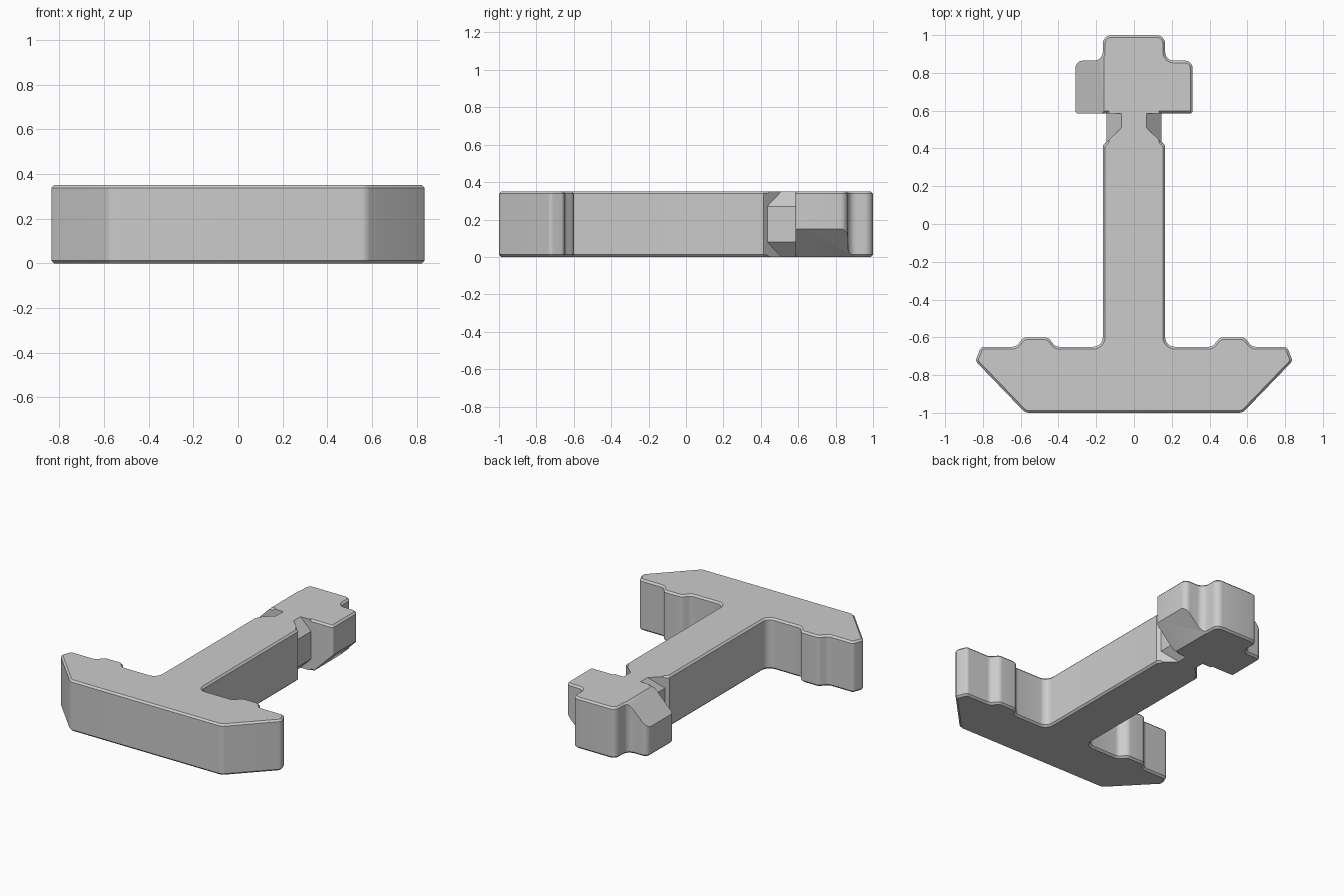
import bpy, bmesh, math
from mathutils import Vector

cube = bpy.data.objects.get("Cube")
if cube:
    bpy.data.objects.remove(cube, do_unlink=True)

HEIGHT = 0.35
EDGE = 0.012

grey = bpy.data.materials.new("light grey")
grey.use_nodes = True
colour = (0.6, 0.6, 0.6, 1)
grey.diffuse_color = colour
grey.node_tree.nodes["Principled BSDF"].inputs["Base Color"].default_value = colour


def make_object(name, bm):
    bmesh.ops.recalc_face_normals(bm, faces=bm.faces[:])
    mesh = bpy.data.meshes.new(name)
    bm.to_mesh(mesh)
    bm.free()
    mesh.materials.append(grey)
    obj = bpy.data.objects.new(name, mesh)
    bpy.context.scene.collection.objects.link(obj)
    return obj


def rounded(corners, steps=6):
    """Replace each (x, y, radius) corner with an arc."""
    points = []
    for i, (x, y, r) in enumerate(corners):
        p = Vector((x, y))
        if r == 0:
            points.append(p)
            continue
        a = (Vector(corners[i - 1][:2]) - p).normalized()
        b = (Vector(corners[(i + 1) % len(corners)][:2]) - p).normalized()
        half = a.angle(b) / 2
        centre = p + (a + b).normalized() * r / math.sin(half)
        start = p + a * r / math.tan(half) - centre
        end = p + b * r / math.tan(half) - centre
        sweep = math.pi - 2 * half
        for k in range(steps + 1):
            t = k / steps
            points.append(centre + (start * math.sin((1 - t) * sweep)
                                    + end * math.sin(t * sweep)) / math.sin(sweep))
    return points


def hull(name, points):
    bm = bmesh.new()
    for p in points:
        bm.verts.new(p)
    bmesh.ops.convex_hull(bm, input=bm.verts[:])
    return make_object(name, bm)


# Half outline: crossbar, shaft, neck, head
half = [
    (0.575, -1, 0.05), (0.84, -0.725, 0.025), (0.81, -0.65, 0.025),
    (0.625, -0.65, 0.04), (0.585, -0.6, 0.04), (0.455, -0.6, 0.04), (0.415, -0.65, 0.04),
    (0.165, -0.65, 0.05), (0.165, 0.415, 0), (0.145, 0.435, 0), (0.145, 0.585, 0),
    (0.31, 0.585, 0.015), (0.31, 0.865, 0.04), (0.165, 0.865, 0.045), (0.165, 1, 0.045),
]
outline = rounded(half + [(-x, y, r) for x, y, r in reversed(half)])

# Solid body with softened top and bottom rims
bm = bmesh.new()
base = bm.faces.new([bm.verts.new((p.x, p.y, 0)) for p in outline])
top = bmesh.ops.extrude_face_region(bm, geom=[base])["geom"]
bmesh.ops.translate(bm, vec=(0, 0, HEIGHT),
                    verts=[v for v in top if isinstance(v, bmesh.types.BMVert)])
if len([f for f in bm.faces if len(f.verts) > 4]) < 2:
    bm.faces.new([e for e in bm.verts if e.co.z == 0])
rims = [e for e in bm.edges if abs(e.verts[0].co.z - e.verts[1].co.z) < 0.001]
bmesh.ops.bevel(bm, geom=rims, offset=EDGE, segments=1, affect='EDGES')
body = make_object("t_shaped_body", bm)

cutters = []
# Four chamfers that give the neck its octagonal section
for sx in (1, -1):
    for up in (True, False):
        pts = []
        for x, z in ((0.055, 0.36), (0.155, 0.26), (0.155, 0.36)):
            for y in (0.415 + (0.165 - x) * 0.95, 0.585):
                pts.append((sx * x, y, z if up else HEIGHT - z))
        cutters.append(hull("neck_chamfer", pts))

# Opposed slopes on the two head lugs
for sx, up in ((1, False), (-1, True)):
    pts = []
    for x, z in ((0.14, 0.37), (0.35, 0.16), (0.35, 0.37)):
        for y in (0.55, 0.95):
            pts.append((sx * x, y, z if up else HEIGHT - z))
    cutters.append(hull("lug_slope", pts))

bpy.context.view_layer.objects.active = body
body.select_set(True)
for cutter in cutters:
    mod = body.modifiers.new("cut", 'BOOLEAN')
    mod.operation = 'DIFFERENCE'
    mod.solver = 'EXACT'
    mod.object = cutter
    bpy.ops.object.modifier_apply(modifier=mod.name)
    bpy.data.objects.remove(cutter, do_unlink=True)

bpy.ops.object.shade_smooth_by_angle(angle=math.radians(30))
